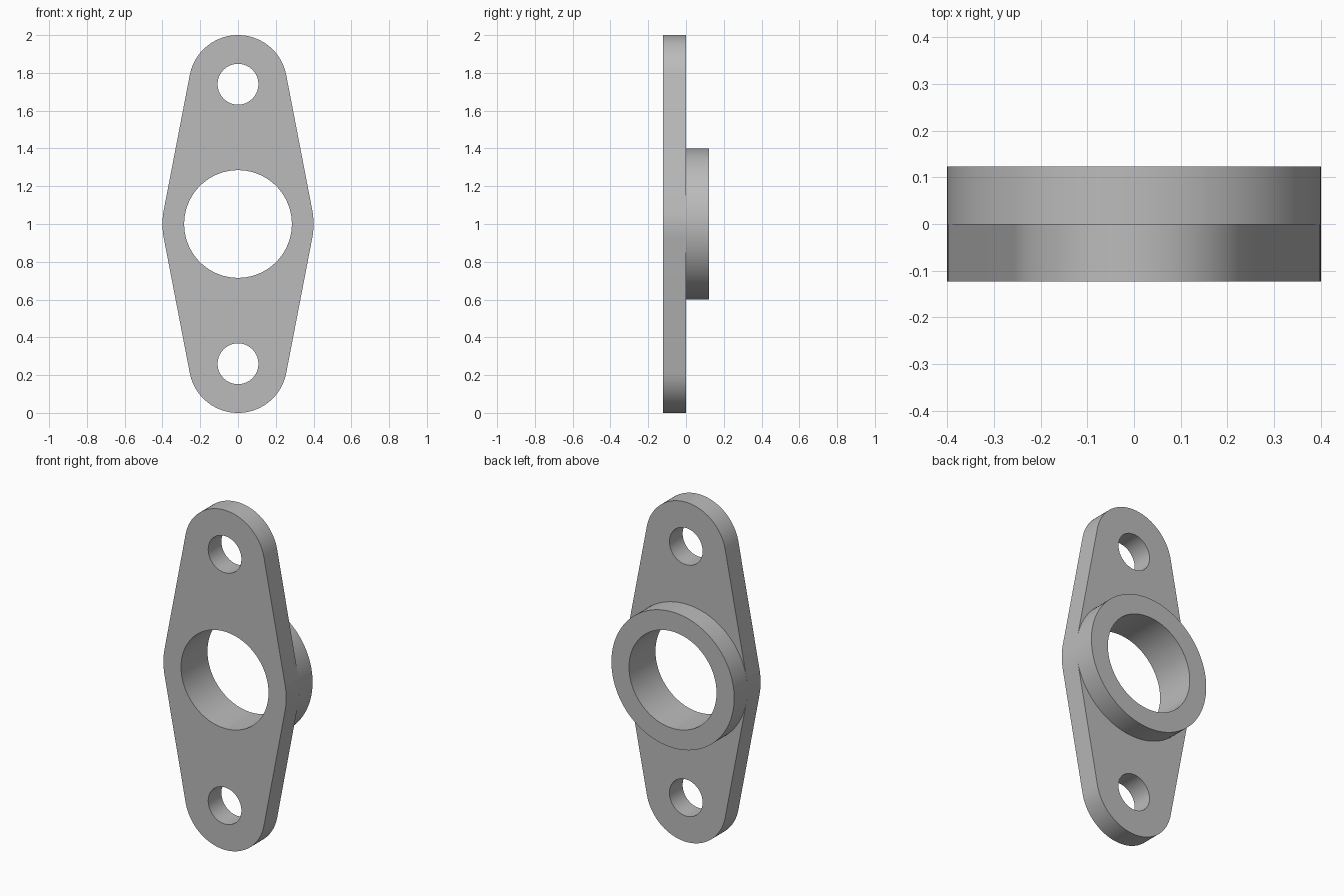
import bpy
import bmesh
from math import asin, cos, pi, sin

if "Cube" in bpy.data.objects:
    bpy.data.objects.remove(bpy.data.objects["Cube"])

# Main dimensions
DEPTH = 0.123
BOSS_R, BORE_R = 0.4, 0.285
END_R, BOLT_R = 0.26, 0.108
BOLT_OFFSET = 0.74

# Plain grey metal
metal = bpy.data.materials.new("grey_metal")
metal.use_nodes = True
grey = (0.5, 0.5, 0.5, 1)
metal.diffuse_color = grey
metal.node_tree.nodes["Principled BSDF"].inputs["Base Color"].default_value = grey


def arc(radius, z, start, end, steps):
    """Points on an arc in the XZ plane, both ends included."""
    angles = [start + (end - start) * i / steps for i in range(steps + 1)]
    return [(radius * cos(a), z + radius * sin(a)) for a in angles]


def circle(radius, z, steps=96):
    return arc(radius, z, 0, 2 * pi, steps)[:-1]


def extruded_part(name, loops, y_front, y_back):
    """Fill an outline with holes and extrude it from front to back."""
    bm = bmesh.new()
    for loop in loops:
        verts = [bm.verts.new((x, y_front, z)) for x, z in loop]
        for a, b in zip(verts, verts[1:] + verts[:1]):
            bm.edges.new((a, b))
    bmesh.ops.triangle_fill(bm, edges=bm.edges[:], use_beauty=True)
    result = bmesh.ops.extrude_face_region(bm, geom=bm.faces[:], use_keep_orig=True)
    moved = [v for v in result["geom"] if isinstance(v, bmesh.types.BMVert)]
    bmesh.ops.translate(bm, verts=moved, vec=(0, y_back - y_front, 0))
    bmesh.ops.recalc_face_normals(bm, faces=bm.faces[:])
    mesh = bpy.data.meshes.new(name)
    bm.to_mesh(mesh)
    bm.free()
    mesh.materials.append(metal)
    obj = bpy.data.objects.new(name, mesh)
    bpy.context.collection.objects.link(obj)
    bpy.ops.object.select_all(action="DESELECT")
    obj.select_set(True)
    bpy.context.view_layer.objects.active = obj
    bpy.ops.object.shade_smooth_by_angle(angle=pi / 6)
    return obj


# Flange plate: rounded ends joined to the wide middle by tangent sides
t = asin((BOSS_R - END_R) / BOLT_OFFSET)
top, bottom = 1 + BOLT_OFFSET, 1 - BOLT_OFFSET
outline = (arc(BOSS_R, 1, -t, t, 8)
           + arc(END_R, top, t, pi - t, 48)
           + arc(BOSS_R, 1, pi - t, pi + t, 8)
           + arc(END_R, bottom, pi + t, 2 * pi - t, 48))
holes = [circle(BORE_R, 1), circle(BOLT_R, top, 64), circle(BOLT_R, bottom, 64)]
extruded_part("flange_plate", [outline] + holes, -DEPTH, 0)

# Raised ring around the bore on the back
extruded_part("rear_boss", [circle(BOSS_R, 1), circle(BORE_R, 1)], 0, DEPTH)
